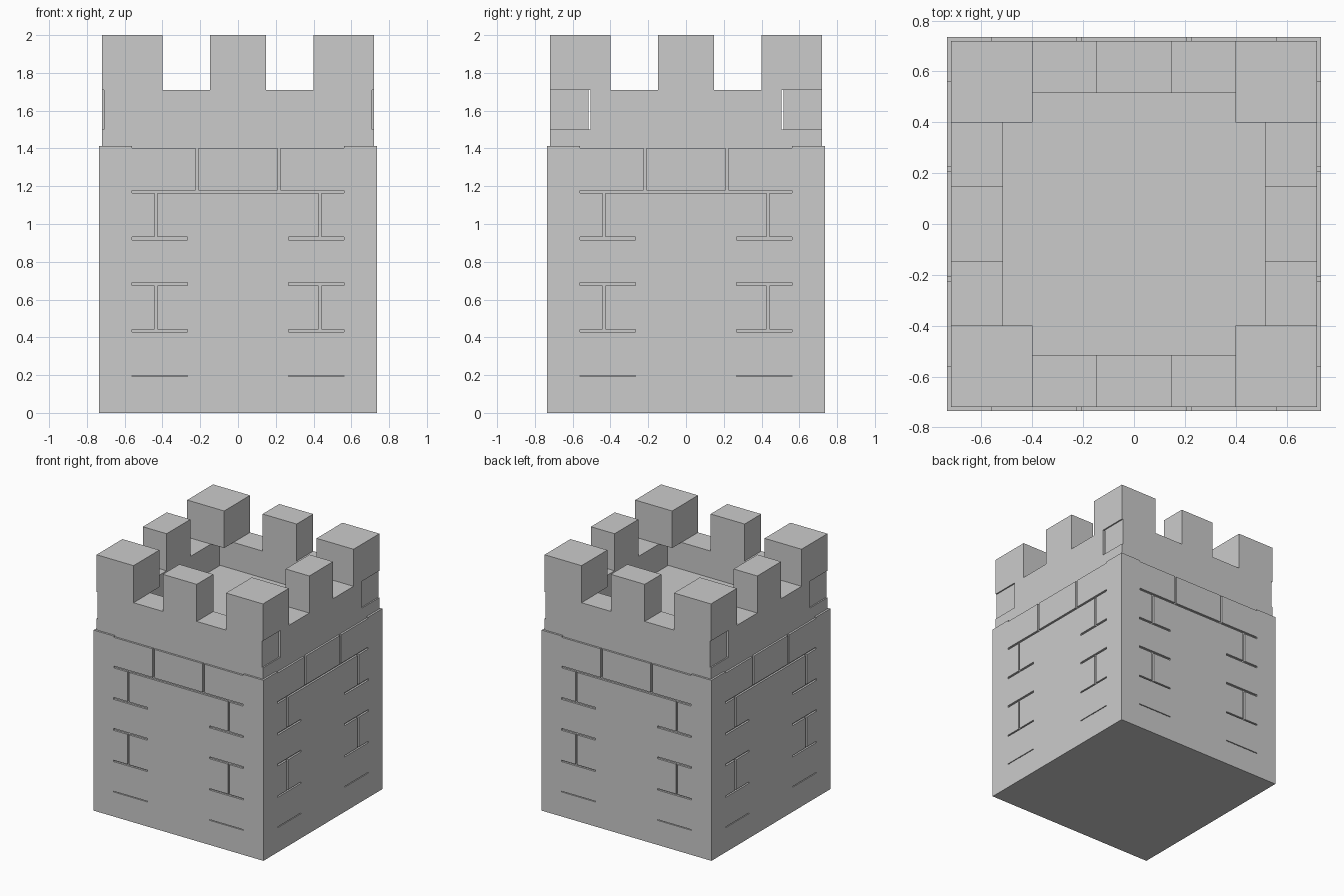
import bpy, bmesh
from math import pi
from mathutils import Matrix, Vector

if "Cube" in bpy.data.objects:
    bpy.data.objects.remove(bpy.data.objects["Cube"])


def finish(name, bm):
    bmesh.ops.recalc_face_normals(bm, faces=bm.faces)
    mesh = bpy.data.meshes.new(name)
    bm.to_mesh(mesh)
    bm.free()
    ob = bpy.data.objects.new(name, mesh)
    bpy.context.collection.objects.link(ob)
    return ob


def add_box(bm, lo, hi, rot=Matrix()):
    lo, hi = Vector(lo), Vector(hi)
    m = rot @ Matrix.Translation((lo + hi) / 2) @ Matrix.Diagonal((*(hi - lo), 1))
    bmesh.ops.create_cube(bm, size=1, matrix=m)


def box(name, lo, hi):
    bm = bmesh.new()
    add_box(bm, lo, hi)
    return finish(name, bm)


def wall(name, half, turn):
    """Low wall with its middle merlon, extruded from a stepped profile."""
    right = [(half, 1.5), (half, 1.71), (0.147, 1.71), (0.147, 2.0)]
    profile = right + [(-x, z) for x, z in reversed(right)]
    bm = bmesh.new()
    face = bm.faces.new([bm.verts.new((x, -0.72, z)) for x, z in profile])
    new = bmesh.ops.extrude_face_region(bm, geom=[face])["geom"]
    bmesh.ops.translate(bm, vec=(0, 0.205, 0),
                        verts=[v for v in new if isinstance(v, bmesh.types.BMVert)])
    bm.transform(Matrix.Rotation(turn * pi / 2, 4, "Z"))
    return finish(name, bm)


OUT = 0.735   # tower half width
DEPTH = 0.015  # mortar groove depth

# Tower body
body = box("tower_body", (-OUT, -OUT, 0), (OUT, OUT, 1.412))

# Mortar grooves: (x0, x1, z0, z1) on one face, repeated on all four
grooves = [(-0.56, 0.56, 1.402, 1.45), (-0.56, 0.56, 1.163, 1.178)]
for s in (-1, 1):
    grooves += [(s * 0.415 - 0.147, s * 0.415 + 0.147, z - t / 2, z + t / 2)
                for z, t in ((0.924, 0.015), (0.682, 0.015), (0.435, 0.011), (0.195, 0.006))]
    grooves += [(s * x - 0.008, s * x + 0.008, z0, z1)
                for x, z0, z1 in ((0.217, 1.17, 1.43), (0.435, 0.924, 1.17), (0.435, 0.435, 0.682))]
bm = bmesh.new()
for turn in range(4):
    rot = Matrix.Rotation(turn * pi / 2, 4, "Z")
    for x0, x1, z0, z1 in grooves:
        add_box(bm, (x0, -OUT - 0.05, z0), (x1, -OUT + DEPTH, z1), rot)
cutter = finish("groove_cutter", bm)
cutter.hide_render = True
cut = body.modifiers.new("grooves", "BOOLEAN")
cut.operation, cut.solver, cut.object = "DIFFERENCE", "EXACT", cutter
cut.use_self = True
bpy.context.view_layer.objects.active = body
bpy.ops.object.modifier_apply(modifier=cut.name)
bpy.data.objects.remove(cutter)

# Roof floor slab
box("roof_floor", (-0.72, -0.72, 1.412), (0.72, 0.72, 1.5))

# Crenellated walls: front and back run long, the sides fit between them
for turn, side in enumerate(("front", "right", "back", "left")):
    wall(side + "_wall", 0.505 if turn % 2 else 0.71, turn)

# Corner merlons
for i, (sx, sy) in enumerate(((-1, -1), (1, -1), (1, 1), (-1, 1))):
    cx, cy = sx * 0.56, sy * 0.56
    box(f"corner_merlon_{i + 1}", (cx - 0.16, cy - 0.16, 1.71), (cx + 0.16, cy + 0.16, 2.0))
